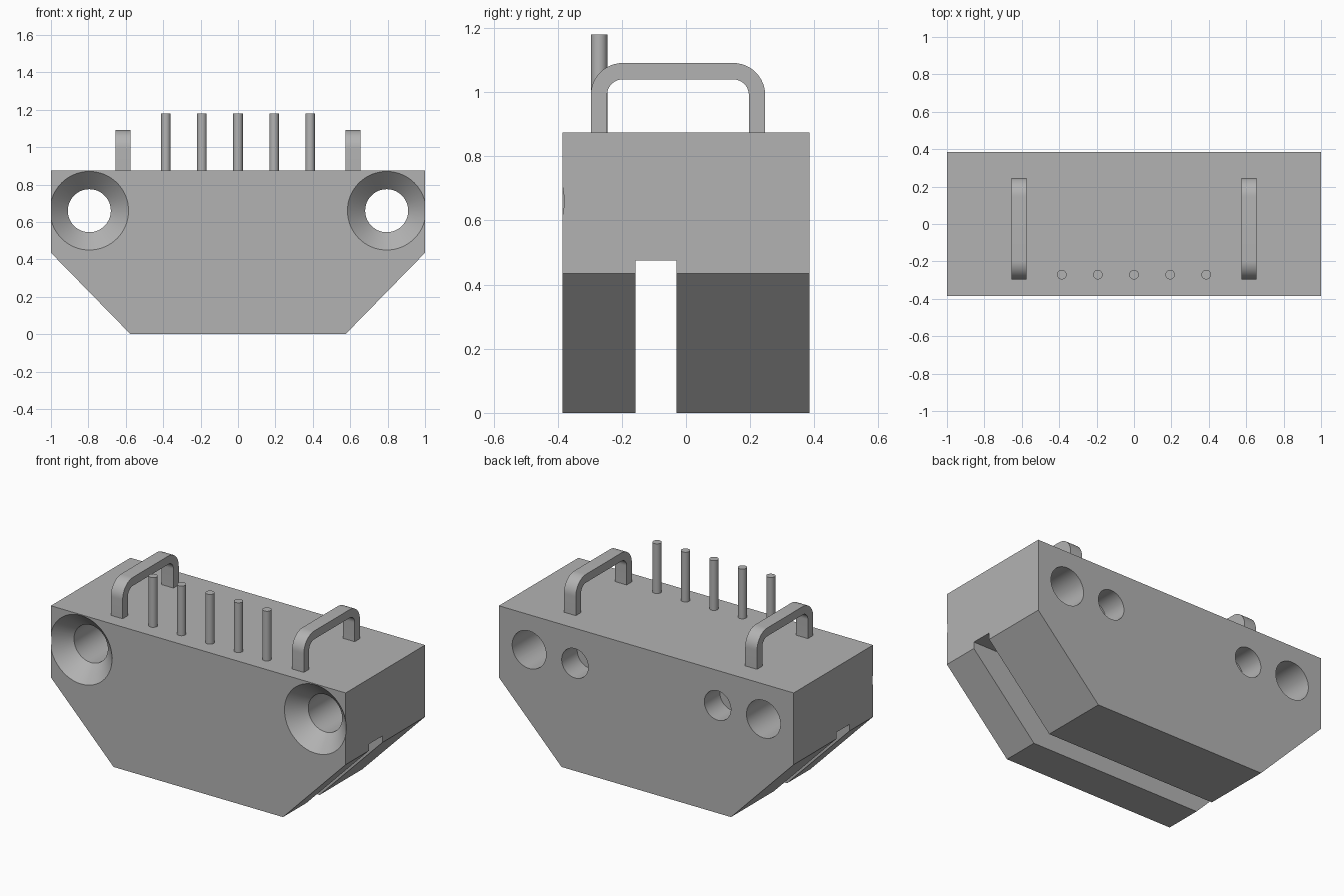
import bpy, bmesh, math
from mathutils import Matrix

cube = bpy.data.objects.get("Cube")
if cube:
    bpy.data.objects.remove(cube, do_unlink=True)

grey = bpy.data.materials.new("plain grey")
grey.use_nodes = True
GREY = (0.45, 0.45, 0.45, 1)
grey.diffuse_color = GREY
grey.node_tree.nodes["Principled BSDF"].inputs["Base Color"].default_value = GREY


def finish(name, bm):
    bmesh.ops.recalc_face_normals(bm, faces=bm.faces)
    mesh = bpy.data.meshes.new(name)
    bm.to_mesh(mesh)
    bm.free()
    mesh.materials.append(grey)
    ob = bpy.data.objects.new(name, mesh)
    bpy.context.collection.objects.link(ob)
    return ob


def extrude(name, outline, offset):
    """Closed outline of 3D points, extruded along offset."""
    bm = bmesh.new()
    face = bm.faces.new([bm.verts.new(p) for p in outline])
    side = bmesh.ops.extrude_face_region(bm, geom=[face])["geom"]
    bmesh.ops.translate(bm, vec=offset, verts=[g for g in side if isinstance(g, bmesh.types.BMVert)])
    return finish(name, bm)


def lathe_y(name, x, z, profile, n=64):
    """Solid turned about a y axis from (y, radius) stations."""
    bm = bmesh.new()
    rings = [[bm.verts.new((x + r * math.cos(k * math.tau / n), y, z + r * math.sin(k * math.tau / n)))
              for k in range(n)] for y, r in profile]
    for a, b in zip(rings, rings[1:]):
        for k in range(n):
            j = (k + 1) % n
            bm.faces.new((a[k], a[j], b[j], b[k]))
    bm.faces.new(rings[0])
    bm.faces.new(rings[-1])
    return finish(name, bm)


def smooth(ob):
    bpy.ops.object.select_all(action="DESELECT")
    ob.select_set(True)
    bpy.context.view_layer.objects.active = ob
    bpy.ops.object.shade_smooth_by_angle(angle=math.radians(30))


# Body: block with chamfered lower ends
D, TOP = 0.385, 0.875
half = [(0.575, 0), (1, 0.435), (1, TOP)]
outline = half + [(-x, z) for x, z in reversed(half)]
body = extrude("body", [(x, -D, z) for x, z in outline], (0, 2 * D, 0))

# Cutters: lengthwise slot, countersunk through holes, blind back holes
slot = [(-0.158, -0.2), (-0.029, -0.2), (-0.029, 0.475), (-0.158, 0.475)]
cutters = [extrude("slot_cutter", [(-1.2, y, z) for y, z in slot], (2.4, 0, 0))]
for s, side in ((1, "left"), (-1, "right")):
    cutters.append(lathe_y(side + "_countersink_cutter", s * 0.795, 0.66,
                           [(-D - 0.02, 0.23), (-D + 0.095, 0.115), (D + 0.05, 0.115)]))
    cutters.append(lathe_y(side + "_blind_hole_cutter", s * 0.484, 0.66,
                           [(D - 0.15, 0.09), (D + 0.05, 0.09)]))
for c in cutters:
    mod = body.modifiers.new(c.name, "BOOLEAN")
    mod.operation, mod.solver, mod.object = "DIFFERENCE", "EXACT", c
    bpy.context.view_layer.objects.active = body
    bpy.ops.object.modifier_apply(modifier=mod.name)
    bpy.data.objects.remove(c, do_unlink=True)
smooth(body)


# Handles: flat bar bent into a rounded arch
def arch(y0, y1, top, r, steps=12):
    pts = [(y0, TOP - 0.01)]
    for cy, start in ((y0 + r, math.pi), (y1 - r, math.pi / 2)):
        for k in range(steps + 1):
            a = start - k * math.pi / 2 / steps
            pts.append((cy + r * math.cos(a), top - r + r * math.sin(a)))
    return pts + [(y1, TOP - 0.01)]


bar = 0.051
outer = arch(-0.297, 0.247, 1.091, 0.1)
inner = arch(-0.297 + bar, 0.247 - bar, 1.091 - bar, 0.1 - bar)
for s, side in ((1, "left"), (-1, "right")):
    smooth(extrude(side + "_handle",
                   [(s * 0.615 - 0.04, y, z) for y, z in outer + inner[::-1]], (0.08, 0, 0)))

# Row of upright pins
for i in range(5):
    bm = bmesh.new()
    height = 1.18 - TOP + 0.01
    bmesh.ops.create_cone(bm, cap_ends=True, segments=32, radius1=0.0255, radius2=0.0255, depth=height,
                          matrix=Matrix.Translation(((i - 2) * 0.193, -0.271, 1.18 - height / 2)))
    smooth(finish("pin_%d" % (i + 1), bm))
